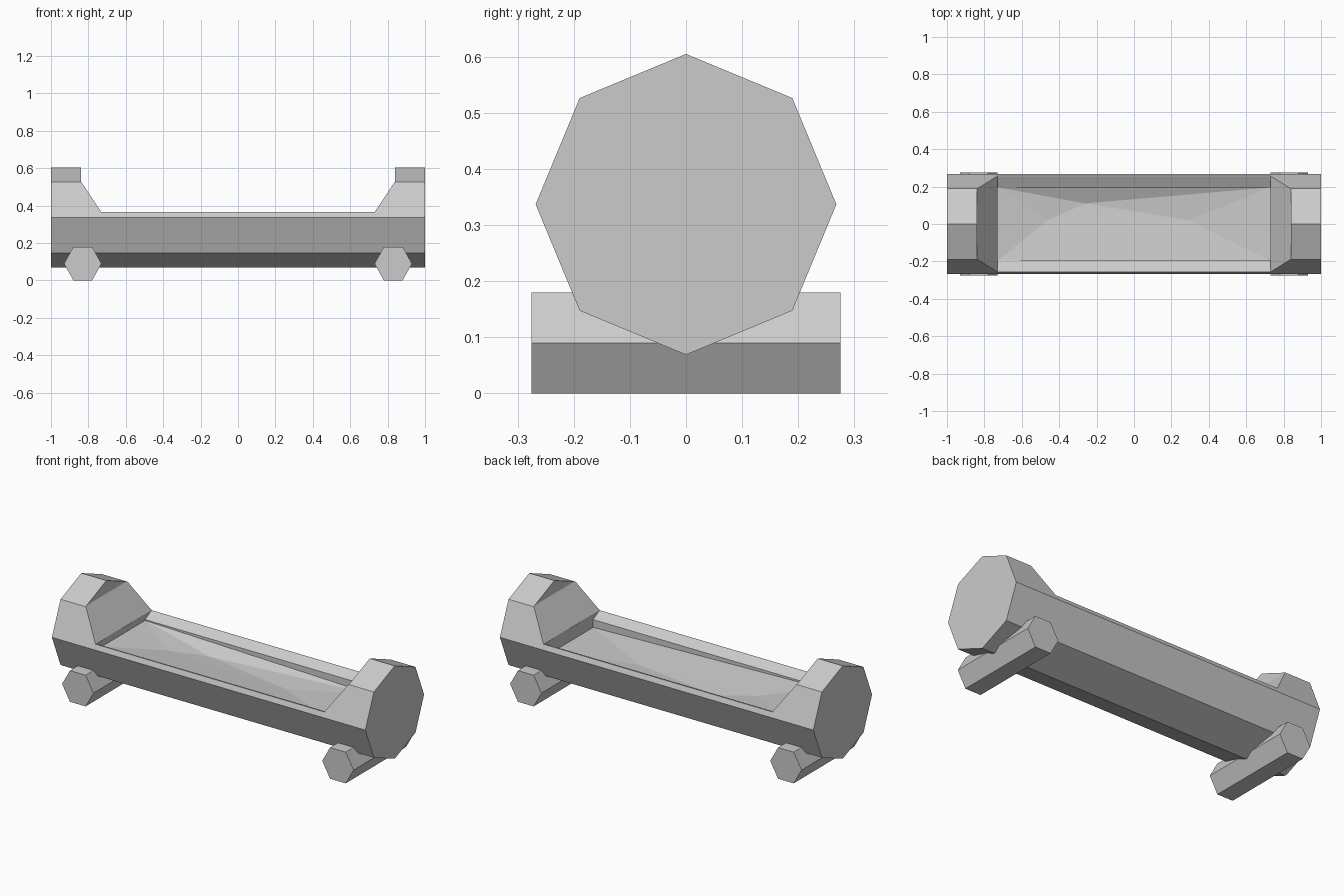
import bpy, bmesh, math
from mathutils import Vector

cube = bpy.data.objects.get("Cube")
if cube:
    bpy.data.objects.remove(cube, do_unlink=True)

# One grey material for everything
grey = bpy.data.materials.new("light_grey")
grey.use_nodes = True
colour = (0.6, 0.6, 0.6, 1)
grey.diffuse_color = colour
grey.node_tree.nodes["Principled BSDF"].inputs["Base Color"].default_value = colour


def finish(name, bm):
    bmesh.ops.recalc_face_normals(bm, faces=bm.faces)
    mesh = bpy.data.meshes.new(name)
    bm.to_mesh(mesh)
    bm.free()
    mesh.materials.append(grey)
    obj = bpy.data.objects.new(name, mesh)
    bpy.context.collection.objects.link(obj)
    return obj


def prism(name, points, direction):
    """Extrude a flat outline along a direction."""
    bm = bmesh.new()
    face = bm.faces.new([bm.verts.new(p) for p in points])
    result = bmesh.ops.extrude_face_region(bm, geom=[face])
    verts = [v for v in result["geom"] if isinstance(v, bmesh.types.BMVert)]
    bmesh.ops.translate(bm, verts=verts, vec=Vector(direction))
    return finish(name, bm)


def carve(target, cutter):
    cutter.hide_render = True
    mod = target.modifiers.new("carve", 'BOOLEAN')
    mod.operation = 'DIFFERENCE'
    mod.solver = 'EXACT'
    mod.object = cutter
    bpy.context.view_layer.objects.active = target
    bpy.ops.object.modifier_apply(modifier=mod.name)
    bpy.data.objects.remove(cutter, do_unlink=True)


# Octagonal log with a corner pointing up
R, CZ = 0.268, 0.337
ring = [(R * math.sin(i * math.pi / 4), CZ + R * math.cos(i * math.pi / 4)) for i in range(8)]
log = prism("trough_body", [(-1, y, z) for y, z in ring], (2, 0, 0))

# Open notch with sloping ends
RIM, INNER = 0.365, 0.73
notch = [(-INNER, RIM), (INNER, RIM), (0.84, 0.53), (0.84, 0.8), (-0.84, 0.8), (-0.84, 0.53)]
carve(log, prism("notch_cutter", [(x, -0.5, z) for x, z in notch], (0, 1, 0)))

# Hollow with bevelled rims and upright walls
half = [(0.195, 0.23), (0.195, 0.335), (0.25, RIM), (0.305, 0.395)]
hollow = half + [(-y, z) for y, z in reversed(half)]
carve(log, prism("hollow_cutter", [(-INNER + 0.001, y, z) for y, z in hollow],
                 (2 * INNER - 0.002, 0, 0)))

# Uneven faceted contents
bm = bmesh.new()
a, b, c, d, p, q, r = [bm.verts.new(v) for v in (
    (-INNER, -0.196, 0.33), (INNER, -0.196, 0.29), (INNER, 0.196, 0.29), (-INNER, 0.196, 0.33),
    (-0.46, 0.02, 0.295), (-0.26, 0.11, 0.28), (0.29, 0.02, 0.275))]
for tri in ((a, p, d), (d, p, q), (d, q, c), (q, r, c), (r, b, c), (a, b, r), (a, r, p), (p, r, q)):
    bm.faces.new(tri)
surface = finish("trough_contents", bm)
if surface.data.polygons[0].normal.z < 0:
    surface.data.flip_normals()

# Hexagonal cross logs underneath
for side, name in ((-1, "right_foot"), (1, "left_foot")):
    outline = []
    for i in range(6):
        t = i * math.pi / 3
        outline.append((side * 0.83 + 0.1 * math.cos(t), -0.275,
                        0.09 + 0.09 * math.sin(t) / math.sin(math.pi / 3)))
    prism(name, outline, (0, 0.55, 0))
